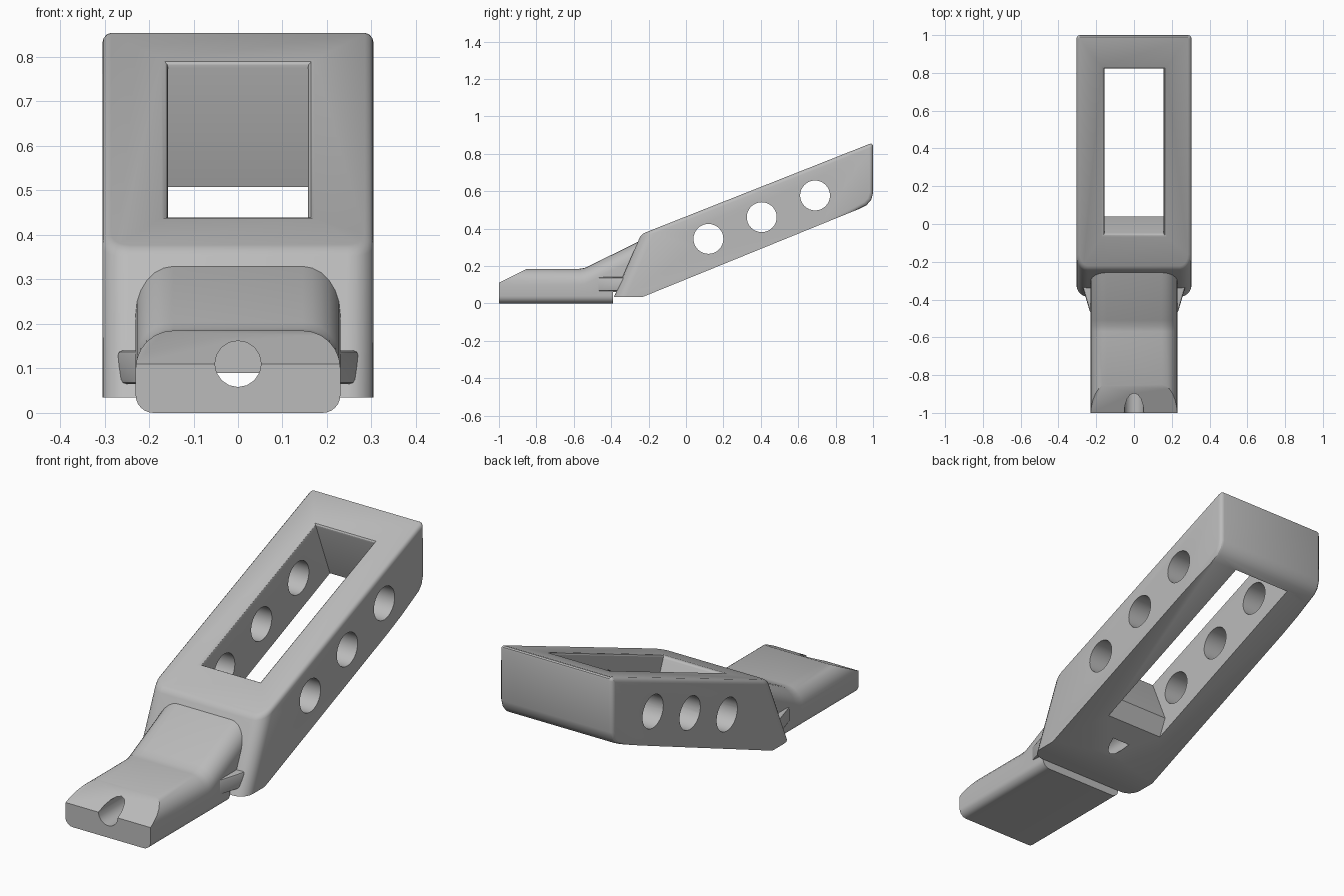
import bpy, bmesh
from math import cos, sin, pi, radians
from mathutils import Matrix, Vector

cube = bpy.data.objects.get("Cube")
if cube:
    bpy.data.objects.remove(cube, do_unlink=True)

grey = bpy.data.materials.new("grey")
grey.use_nodes = True
color = (0.5, 0.5, 0.5, 1)
grey.diffuse_color = color
grey.node_tree.nodes["Principled BSDF"].inputs["Base Color"].default_value = color


def make_object(name, bm):
    bmesh.ops.recalc_face_normals(bm, faces=bm.faces[:])
    mesh = bpy.data.meshes.new(name)
    bm.to_mesh(mesh)
    bm.free()
    mesh.materials.append(grey)
    obj = bpy.data.objects.new(name, mesh)
    bpy.context.collection.objects.link(obj)
    return obj


def loft(rings):
    """Bridge equal closed rings and cap both ends."""
    bm = bmesh.new()
    rows = [[bm.verts.new(p) for p in ring] for ring in rings]
    n = len(rows[0])
    for a, b in zip(rows, rows[1:]):
        for i in range(n):
            j = (i + 1) % n
            bm.faces.new((a[i], a[j], b[j], b[i]))
    bm.faces.new(rows[0])
    bm.faces.new(rows[-1])
    bmesh.ops.recalc_face_normals(bm, faces=bm.faces[:])
    return bm


def side_prism(profile, half):
    return loft([[(x, y, z) for y, z in profile] for x in (-half, half)])


def cylinder(radius, depth, center, axis, sides):
    bm = bmesh.new()
    bmesh.ops.create_cone(bm, cap_ends=True, segments=sides, radius1=radius,
                          radius2=radius, depth=depth)
    turn = Matrix.Rotation(pi / 2, 4, axis)
    bmesh.ops.transform(bm, verts=bm.verts[:], matrix=Matrix.Translation(center) @ turn)
    return bm


def cut(obj, bm):
    """Subtract a cutter shape and discard it."""
    cutter = make_object("cutter", bm)
    cutter.hide_render = True
    mod = obj.modifiers.new("cut", "BOOLEAN")
    mod.operation = "DIFFERENCE"
    mod.solver = "EXACT"
    mod.object = cutter
    bpy.context.view_layer.objects.active = obj
    bpy.ops.object.modifier_apply(modifier=mod.name)
    bpy.data.objects.remove(cutter, do_unlink=True)


def bevel(bm, edges, size, segments):
    bmesh.ops.bevel(bm, geom=edges, offset=size, segments=segments,
                    profile=0.5, affect="EDGES", clamp_overlap=True)


def finish(obj):
    bpy.ops.object.select_all(action="DESELECT")
    obj.select_set(True)
    bpy.context.view_layer.objects.active = obj
    bpy.ops.object.shade_smooth_by_angle(angle=radians(30))


# Sloping frame: extruded side profile with softened corners
HALF = 0.305
TOP_FRONT, TOP_REAR = Vector((0, -0.24, 0.37)), Vector((0, 1.0, 0.86))
slope = (TOP_REAR - TOP_FRONT).normalized()
up = Vector((0, -slope.z, slope.y))

bm = side_prism([(-0.385, 0.035), TOP_FRONT.yz, TOP_REAR.yz, (1.0, 0.59),
                 (0.99, 0.553), (0.965, 0.525), (0.93, 0.507), (-0.23, 0.035)], HALF)
bevel(bm, [e for e in bm.edges
           if all(v.co.y < -0.235 for v in e.verts)
           and abs(e.verts[0].co.z - e.verts[1].co.z) > 0.2], 0.06, 5)


def on_top(v):
    return abs((v.co - TOP_FRONT).dot(up)) < 0.001


bevel(bm, [e for e in bm.edges
           if (all(on_top(v) for v in e.verts)
               or all(v.co.y > 0.92 and abs(v.co.x) > 0.3 for v in e.verts)
               and e.verts[0].co.x * e.verts[1].co.x > 0)], 0.02, 3)
frame = make_object("frame", bm)

# Long window, square to the slope
cut(frame, side_prism([(-0.09, 0.53), (0.783, 0.88), (0.987, 0.369),
                       (-0.02, 0.08), (0.04, 0.215)], 0.157))
bm = bmesh.new()
bm.from_mesh(frame.data)
bevel(bm, [e for e in bm.edges
           if all(on_top(v) and abs(v.co.x) < 0.17 and -0.1 < v.co.y < 0.86
                  for v in e.verts)], 0.015, 3)
bm.to_mesh(frame.data)
bm.free()

# Three round holes through the sides
for y, z in ((0.12, 0.345), (0.405, 0.461), (0.69, 0.577)):
    cut(frame, cylinder(0.08, 1, (0, y, z), "Y", 32))


# Nose: rounded section swept along the stepped top line
def section(y, top):
    ring = []
    for sx, z, sz, r, start in ((1, 0, 1, 0.04, -90), (1, top, -1, 0.085, 0),
                                (-1, top, -1, 0.085, 90), (-1, 0, 1, 0.04, 180)):
        for i in range(7):
            a = radians(start + 15 * i)
            ring.append((sx * (0.23 - r) + r * cos(a), y, z + sz * r + r * sin(a)))
    return ring


nose = make_object("nose", loft([section(y, t) for y, t in (
    (-1, 0.185), (-0.57, 0.185), (-0.54, 0.19), (-0.51, 0.204),
    (-0.25, 0.333), (-0.2, 0.345))]))
cut(nose, side_prism([(-1.1, 0.06), (-0.85, 0.185), (-0.85, 0.4), (-1.1, 0.4)], 0.5))
cut(nose, side_prism([(-0.39, -0.1), (-0.39, 0.06), (0, 0.06), (0, -0.1)], 0.5))

# Straight bore through nose and frame
for part in (nose, frame):
    cut(part, cylinder(0.052, 1.105, (0, -0.6475, 0.11), "X", 16))
    finish(part)

# Wedge tabs beside the nose
for side, label in ((1, "left"), (-1, "right")):
    plan = [(0.22, -0.47), (0.232, -0.47), (0.27, -0.34), (0.27, -0.29), (0.22, -0.29)]
    bm = loft([[(side * x, y, z) for x, y in plan] for z in (0.065, 0.14)])
    bevel(bm, [e for e in bm.edges if all(abs(v.co.x) > 0.225 for v in e.verts)], 0.01, 2)
    finish(make_object(label + "_tab", bm))
